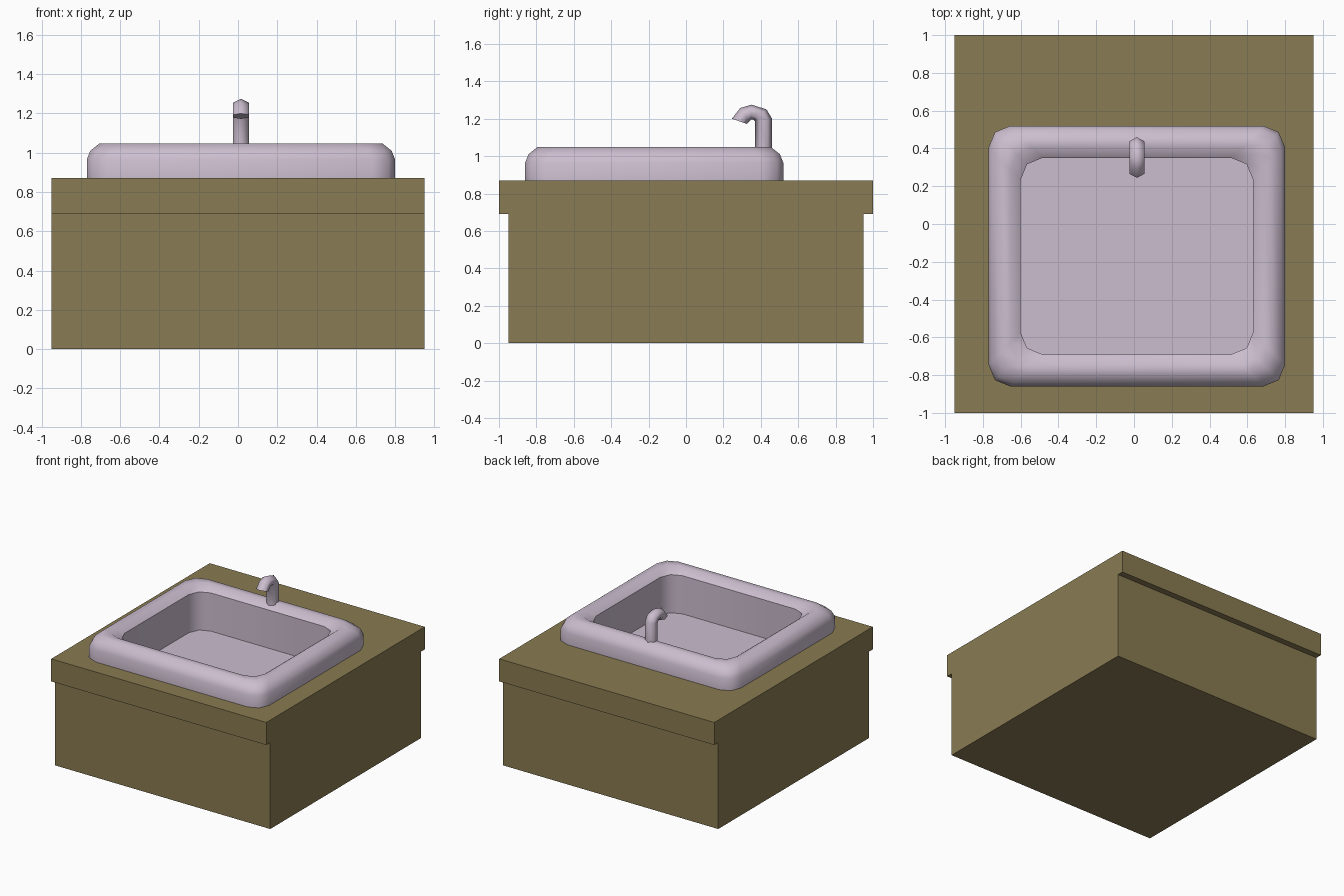
import bpy, bmesh, math
from mathutils import Vector

if "Cube" in bpy.data.objects:
    bpy.data.objects.remove(bpy.data.objects["Cube"])


def material(name, rgb):
    m = bpy.data.materials.new(name)
    m.diffuse_color = (*rgb, 1)
    m.use_nodes = True
    m.node_tree.nodes["Principled BSDF"].inputs["Base Color"].default_value = m.diffuse_color
    return m


wood = material("olive_wood", (0.25, 0.198, 0.084))
ceramic = material("pale_lilac_ceramic", (0.60, 0.51, 0.62))


def box(name, lo, hi, mat):
    bpy.ops.mesh.primitive_cube_add(size=1, location=[(a + b) / 2 for a, b in zip(lo, hi)])
    o = bpy.context.object
    o.name = name
    o.scale = [b - a for a, b in zip(lo, hi)]
    bpy.ops.object.transform_apply(location=False, rotation=False, scale=True)
    o.data.materials.append(mat)
    return o


def loft(name, rings, mat, angle, cap_start):
    """Skin matching rings of points; the last ring is always capped."""
    bm = bmesh.new()
    loops = [[bm.verts.new(p) for p in r] for r in rings]
    n = len(loops[0])
    for a, b in zip(loops, loops[1:]):
        for i in range(n):
            bm.faces.new((a[i], a[(i + 1) % n], b[(i + 1) % n], b[i]))
    bm.faces.new(loops[-1])
    if cap_start:
        bm.faces.new(loops[0][::-1])
        bmesh.ops.recalc_face_normals(bm, faces=bm.faces)
    me = bpy.data.meshes.new(name)
    bm.to_mesh(me)
    bm.free()
    o = bpy.data.objects.new(name, me)
    bpy.context.collection.objects.link(o)
    me.materials.append(mat)
    bpy.ops.object.select_all(action='DESELECT')
    o.select_set(True)
    bpy.context.view_layer.objects.active = o
    bpy.ops.object.shade_smooth_by_angle(angle=math.radians(angle))
    return o


# Cabinet and overhanging counter with an opening for the bowl
box("cabinet", (-0.95, -0.95, 0), (0.95, 0.95, 0.69), wood)
counter = box("counter", (-0.95, -1, 0.69), (0.95, 1, 0.87), wood)
cutter = box("bowl_cutter", (-0.64, -0.73, 0.6), (0.67, 0.39, 1.0), wood)
cutter.hide_render = True
cutter.hide_viewport = True
cut = counter.modifiers.new("opening", 'BOOLEAN')
cut.operation = 'DIFFERENCE'
cut.solver = 'EXACT'
cut.object = cutter

# Sink: rounded rectangles following an (inset, height) profile
CX, CY, HX, HY, R = 0.015, -0.17, 0.785, 0.69, 0.115


def rounded_rect(inset, z):
    pts = []
    for k, (sx, sy) in enumerate(((1, 1), (-1, 1), (-1, -1), (1, -1))):
        for j in range(3):
            t = math.radians(90 * k + 45 * j)
            pts.append((CX + sx * (HX - inset - R) + R * math.cos(t),
                        CY + sy * (HY - inset - R) + R * math.sin(t), z))
    return pts


profile = [(0, 0.87), (0, 0.965), (0.018, 1.01), (0.065, 1.048),
           (0.115, 1.048), (0.17, 1.005), (0.17, 0.70)]
loft("sink", [rounded_rect(*p) for p in profile], ceramic, 47, False)

# Faucet: six-sided tube through (outer y, z, inner y, z) stations
stations = [(0.46, 1.03, 0.37, 1.03), (0.46, 1.20, 0.37, 1.185),
            (0.43, 1.25, 0.36, 1.195), (0.35, 1.275, 0.348, 1.195),
            (0.29, 1.257, 0.337, 1.185), (0.245, 1.20, 0.325, 1.172)]
rings = []
for oy, oz, iy, iz in stations:
    mid = Vector((CX, (oy + iy) / 2, (oz + iz) / 2))
    half = Vector((0, (oy - iy) / 2, (oz - iz) / 2))
    rings.append([mid + half * math.cos(math.pi * i / 3)
                  + Vector((0.046 * math.sin(math.pi * i / 3), 0, 0)) for i in range(6)])
loft("faucet", rings, ceramic, 65, True)
